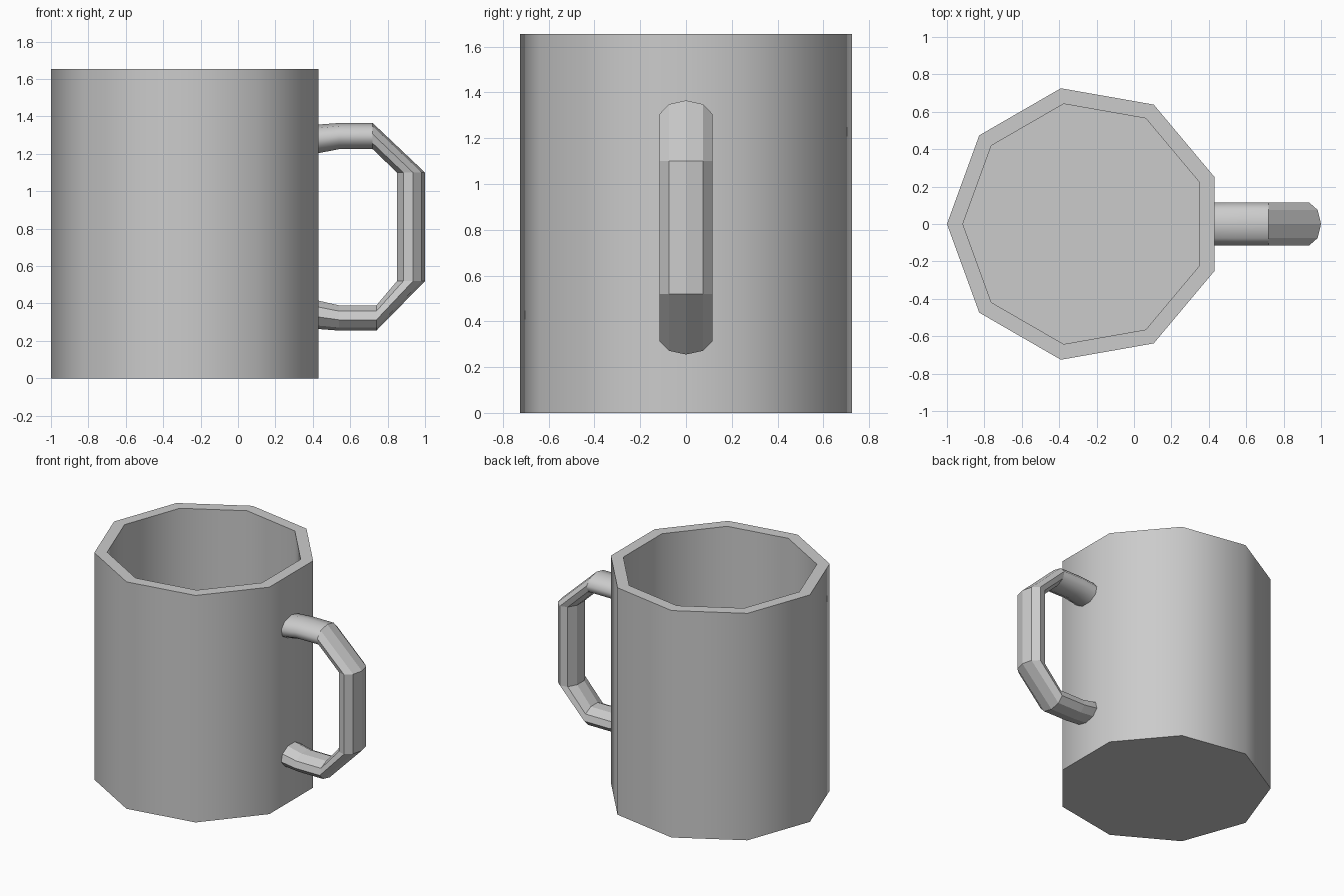
import bpy, bmesh
from math import cos, sin, pi, radians

if "Cube" in bpy.data.objects:
    bpy.data.objects.remove(bpy.data.objects["Cube"])

SIDES = 9


def loft(name, rings, smooth):
    """Skin successive closed rings of points and cap both ends."""
    bm = bmesh.new()
    loops = [[bm.verts.new(p) for p in ring] for ring in rings]
    for k, (a, b) in enumerate(zip(loops, loops[1:])):
        for i in range(SIDES):
            j = (i + 1) % SIDES
            bm.faces.new((a[i], a[j], b[j], b[i])).smooth = smooth(k)
    bm.faces.new(loops[0][::-1])
    bm.faces.new(loops[-1])
    bmesh.ops.recalc_face_normals(bm, faces=bm.faces)
    mesh = bpy.data.meshes.new(name)
    bm.to_mesh(mesh)
    bm.free()
    obj = bpy.data.objects.new(name, mesh)
    bpy.context.collection.objects.link(obj)
    return obj


# nine-sided hollow cup: outside wall, rim, inside wall, floor
def cup_ring(r, z):
    return [(-0.263 + r * cos(pi + 2 * pi * i / SIDES),
             r * sin(pi + 2 * pi * i / SIDES), z) for i in range(SIDES)]


cup = loft("cup_body",
           [cup_ring(r, z) for r, z in
            ((0.737, 0), (0.737, 1.655), (0.652, 1.655), (0.652, 0.09))],
           lambda k: True)
bpy.context.view_layer.objects.active = cup
cup.select_set(True)
bpy.ops.object.shade_smooth_by_angle(angle=radians(45))


# handle: flattened nonagon section between outer and inner profile points
def handle_ring(outer, inner, half_width=0.117):
    ring = []
    for i in range(SIDES):
        a = 2 * pi * i / SIDES
        t = (1 - cos(a)) / (1 + cos(pi / SIDES))
        ring.append((outer[0] + (inner[0] - outer[0]) * t,
                     half_width * sin(a),
                     outer[1] + (inner[1] - outer[1]) * t))
    return ring


profile = [((0.41, 1.355), (0.41, 1.20)),
           ((0.54, 1.365), (0.54, 1.225)),
           ((0.72, 1.365), (0.72, 1.225)),
           ((1.00, 1.10), (0.85, 1.10)),
           ((1.00, 0.52), (0.85, 0.52)),
           ((0.74, 0.255), (0.74, 0.39)),
           ((0.54, 0.255), (0.54, 0.39)),
           ((0.41, 0.265), (0.41, 0.42))]
# only the upper arm is smooth shaded
loft("handle", [handle_ring(o, i) for o, i in profile], lambda k: k < 2)
